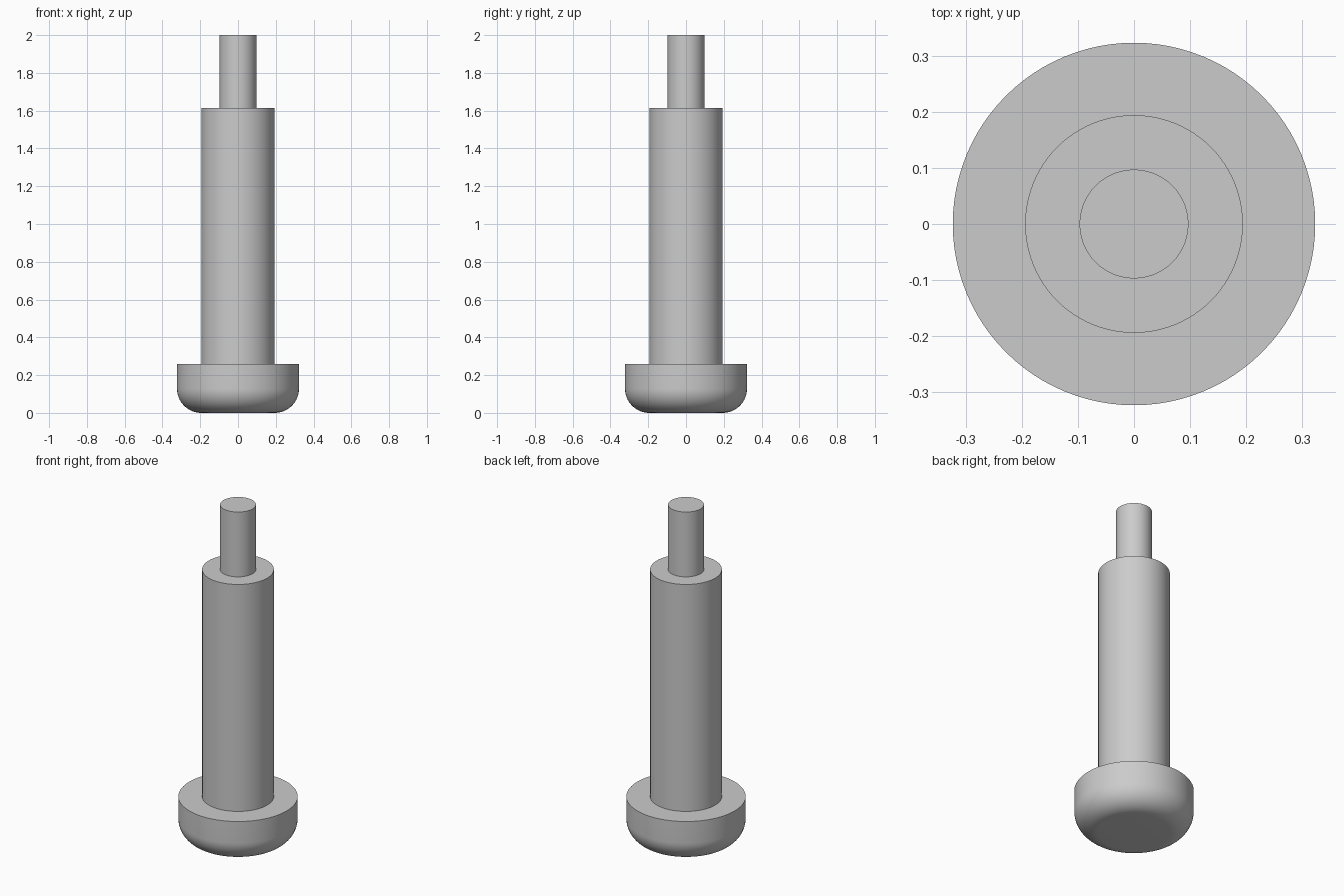
import bpy, bmesh, math

if "Cube" in bpy.data.objects:
    bpy.data.objects.remove(bpy.data.objects["Cube"])

SEGMENTS = 96

grey = bpy.data.materials.new("plain grey")
grey.diffuse_color = (0.6, 0.6, 0.6, 1.0)
grey.use_nodes = True
grey.node_tree.nodes["Principled BSDF"].inputs["Base Color"].default_value = grey.diffuse_color


def lathe(name, profile):
    """Spin an (r, z) profile, listed from bottom axis to top axis, around z."""
    bm = bmesh.new()
    verts = [bm.verts.new((r, 0, z)) for r, z in profile]
    edges = [bm.edges.new(pair) for pair in zip(verts, verts[1:])]
    bmesh.ops.spin(bm, geom=verts + edges, cent=(0, 0, 0), axis=(0, 0, 1),
                   angle=math.tau, steps=SEGMENTS, use_duplicate=False)
    bmesh.ops.remove_doubles(bm, verts=bm.verts, dist=1e-5)
    bmesh.ops.recalc_face_normals(bm, faces=bm.faces)
    mesh = bpy.data.meshes.new(name)
    bm.to_mesh(mesh)
    bm.free()
    mesh.materials.append(grey)
    obj = bpy.data.objects.new(name, mesh)
    bpy.context.collection.objects.link(obj)
    bpy.ops.object.select_all(action='DESELECT')
    obj.select_set(True)
    bpy.context.view_layer.objects.active = obj
    bpy.ops.object.shade_smooth_by_angle(angle=math.radians(30))


# Stepped pin: rounded foot, thick shank and thin tip in one turned solid
foot_r, shank_r, tip_r = 0.323, 0.194, 0.097
foot_top, shank_top, tip_top = 0.258, 1.613, 2.0
fillet = 0.129
arc = []
for i in range(17):
    a = math.pi / 2 * i / 16
    arc.append((foot_r - fillet + fillet * math.sin(a),
                fillet - fillet * math.cos(a)))

lathe("stepped_pin", [(0, 0)] + arc + [
    (foot_r, foot_top), (shank_r, foot_top),
    (shank_r, shank_top), (tip_r, shank_top),
    (tip_r, tip_top), (0, tip_top)])
